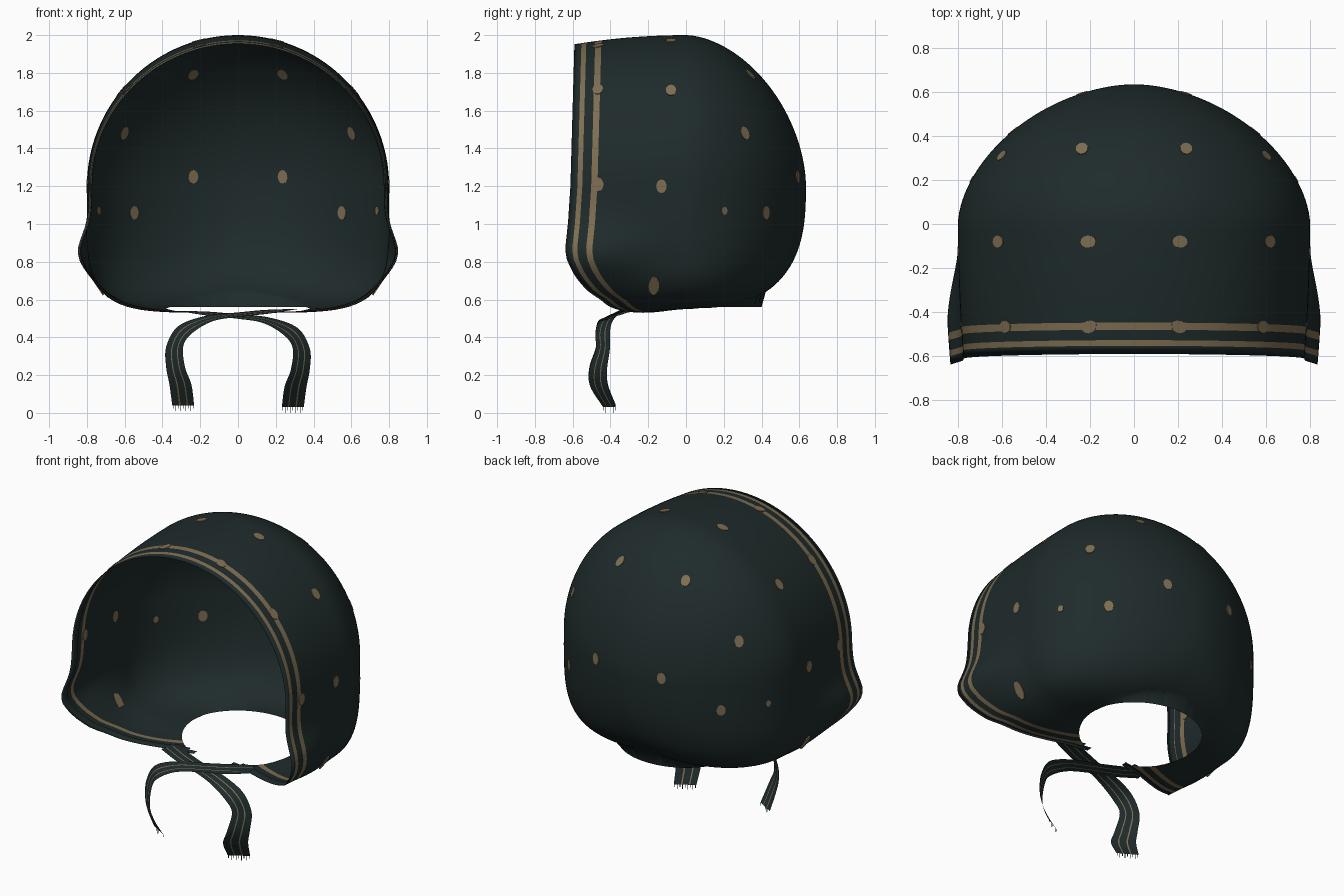
import bpy, bmesh, math
from mathutils import Vector, Matrix
from mathutils.bvhtree import BVHTree

cube = bpy.data.objects.get("Cube")
if cube:
    bpy.data.objects.remove(cube)


def material(name, rgb):
    m = bpy.data.materials.new(name)
    m.use_nodes = True
    m.diffuse_color = (*rgb, 1)
    bsdf = m.node_tree.nodes["Principled BSDF"]
    bsdf.inputs["Base Color"].default_value = (*rgb, 1)
    bsdf.inputs["Roughness"].default_value = 0.9
    return m


CLOTH = material("dark_teal_cloth", (0.0135, 0.0235, 0.0235))
GOLD = material("dull_gold", (0.21, 0.155, 0.085))


def finish(bm, name, mats, smooth=True):
    me = bpy.data.meshes.new(name)
    for f in bm.faces:
        f.smooth = smooth
    bm.to_mesh(me)
    bm.free()
    for m in mats:
        me.materials.append(m)
    ob = bpy.data.objects.new(name, me)
    bpy.context.collection.objects.link(ob)


def interp(v, pts):
    if v <= pts[0][0]:
        return pts[0][1]
    for (a, p), (b, q) in zip(pts, pts[1:]):
        if v <= b:
            return p + (q - p) * (v - a) / (b - a)
    return pts[-1][1]


# Bonnet: cross-sections along y, round above and boxy below
MID, BACK = 1.2, 0.635


def shell_point(angle, y):
    c, s = math.cos(angle), math.sin(angle)
    k = min(max(0, y) / BACK, 1)
    front = (min(0, y) / 0.6) ** 2
    round_off = max(1 - k ** 1.75, 1e-6) ** 0.55
    w = 0.8 * round_off - 0.025 * front
    if s >= 0:
        h, p = 0.8 * round_off - 0.05 * front, 2
    else:
        h = 0.65 * max(1 - k ** 2.7, 1e-6) ** 0.37
        h += 0.02 * math.exp(-((y + 0.22) / 0.16) ** 2)
        p = 5 - 3 * k * k
    r = ((abs(c) / w) ** p + (abs(s) / h) ** p) ** (-1 / p)
    x, z = r * c, MID + r * s
    flare = min(max((-y - 0.05) / 0.42, 0), 1)
    flare *= flare * (3 - 2 * flare)
    x += math.copysign(0.07, c) * flare * math.exp(-((z - 0.84) / 0.14) ** 2)
    return Vector((x, y, z))


def rim_y(angle):
    p = shell_point(angle, -0.45)
    y = interp(p.z, [(0.6, -0.46), (0.65, -0.53), (0.72, -0.59), (0.8, -0.63),
                     (0.86, -0.64), (1, -0.625), (1.2, -0.612), (2, -0.59)])
    if p.z < 0.8:
        y += interp(abs(p.x), [(0, 0.21), (0.25, 0.17), (0.66, 0)])
    return y


COLS, RINGS = 160, 50
BORDER = [0, 0.037, 0.063, 0.11, 0.143]
bm = bmesh.new()
rings = []
rims = [rim_y(math.tau * i / COLS) for i in range(COLS)]
for j in range(len(BORDER) + RINGS - 1):
    ring = []
    for i in range(COLS):
        if j < len(BORDER):
            y = rims[i] + BORDER[j]
        else:
            t = 1 - (j - len(BORDER) + 1) / RINGS
            y = BACK - (BACK - rims[i] - BORDER[-1]) * t ** 1.8
        ring.append(bm.verts.new(shell_point(math.tau * i / COLS, y)))
    rings.append(ring)


def bridge(a, b, mat):
    for i in range(COLS):
        n = (i + 1) % COLS
        bm.faces.new((a[i], b[i], b[n], a[n])).material_index = mat


for j, (a, b) in enumerate(zip(rings, rings[1:])):
    bridge(a, b, int(j in (1, 3)))
pole = bm.verts.new((0, BACK, MID))
for i in range(COLS):
    bm.faces.new((rings[-1][i], pole, rings[-1][(i + 1) % COLS]))

# Plain hem lining just inside the opening, joined to the rim
lining = []
for ring in rings[1:3]:
    lining.append([bm.verts.new((v.co.x * 0.993, v.co.y, MID + (v.co.z - MID) * 0.993))
                   for v in ring])
for a, b in zip([rings[0]] + lining, lining):
    bridge(b, a, 0)
bmesh.ops.recalc_face_normals(bm, faces=bm.faces)

# Neck opening, with its edge drawn onto a clean ellipse
HOLE_Y, HOLE_X_RADIUS, HOLE_Y_RADIUS = 0.06, 0.38, 0.34


def in_hole_space(co):
    return Vector((co.x / HOLE_X_RADIUS, (co.y - HOLE_Y) / HOLE_Y_RADIUS))


free_edges = set(rings[0] + lining[0] + lining[1])
centres = [(f, f.calc_center_median()) for f in bm.faces]
cut = [f for f, c in centres if c.z < 0.8 and in_hole_space(c).length < 1]
bmesh.ops.delete(bm, geom=cut, context="FACES")
free_edges = {v for v in free_edges if v.is_valid}
for v in bm.verts:
    if v.is_boundary and v not in free_edges and v.co.z < 0.8:
        q = in_hole_space(v.co).normalized()
        v.co = (q.x * HOLE_X_RADIUS, HOLE_Y + q.y * HOLE_Y_RADIUS, min(v.co.z, 0.56))
surface = BVHTree.FromBMesh(bm)
finish(bm, "bonnet", [CLOTH, GOLD])

# Dots: thin plates set through the cloth, mirrored left and right
DOTS = [(0.24, 0.35, 1.8), (0.24, 0.6, 1.25), (0.6, 0.31, 1.48), (0.54, 0.41, 1.06),
        (0.75, 0.21, 1.07), (0.62, -0.08, 1.71), (0.8, -0.13, 1.2), (0.21, -0.08, 1.98),
        (0.2, -0.465, 1.93), (0.57, -0.465, 1.7), (0.8, -0.465, 1.21), (0.75, -0.17, 0.67)]
bm = bmesh.new()
for dot in DOTS:
    for side in (1, -1):
        loc, normal, _, _ = surface.find_nearest(Vector((dot[0] * side, dot[1], dot[2])))
        low = dot[2] < 0.8
        size = 0.02 if dot[1] == 0.21 else 0.033
        # local y follows the height direction, so dots are taller than wide
        up = (Vector((0, 0, 1)) - normal * normal.z).normalized()
        across = up.cross(normal)
        turn = Matrix((across, up, normal)).transposed().to_4x4()
        stretch = Matrix.Diagonal((0.85, 1.8 if low else 1.1, 1, 1))
        bmesh.ops.create_cone(bm, cap_ends=True, segments=12, radius1=size, radius2=size,
                              depth=0.006, matrix=Matrix.Translation(loc) @ turn @ stretch)
finish(bm, "cloth_dots", [GOLD], smooth=False)

# Ties: twisting ribbons that cross under the chin, centre points and half widths
PATH = [((-0.3, -0.28, 0.54), (0.02, 0.06, 0)),
        ((-0.15, -0.34, 0.525), (0.01, 0.05, 0.01)),
        ((0, -0.38, 0.51), (0, 0.045, 0.012)),
        ((0.15, -0.42, 0.49), (0.015, 0.045, 0.015)),
        ((0.28, -0.44, 0.43), (0.035, 0.04, 0.02)),
        ((0.335, -0.44, 0.34), (0.045, 0.037, 0)),
        ((0.33, -0.465, 0.23), (0.05, 0.047, 0)),
        ((0.305, -0.46, 0.14), (0.058, 0.047, 0)),
        ((0.29, -0.405, 0.03), (0.058, 0.034, 0))]
ACROSS = [0, 0.28, 0.33, 0.62, 0.68, 1]


def spline(pts, steps=8):
    pts = [Vector(p) for p in pts]
    pts = [2 * pts[0] - pts[1]] + pts + [2 * pts[-1] - pts[-2]]
    out = []
    for a, b, c, d in zip(pts, pts[1:], pts[2:], pts[3:]):
        for i in range(steps):
            t = i / steps
            out.append(0.5 * (2 * b + (c - a) * t + (2 * a - 5 * b + 4 * c - d) * t * t
                              + (3 * b - a - 3 * c + d) * t ** 3))
    return out + [pts[-2]]


def tie(name, side, lift):
    bm = bmesh.new()
    rows = []
    middles = spline([p for p, _ in PATH])
    halves = spline([h for _, h in PATH])

    def place(p):
        return bm.verts.new((p.x * side, p.y, p.z + lift))

    for c, h in zip(middles, halves):
        rows.append([place(c + h * (2 * u - 1)) for u in ACROSS])
    for a, b in zip(rows, rows[1:]):
        for k in range(len(ACROSS) - 1):
            f = bm.faces.new((a[k], a[k + 1], b[k + 1], b[k]))
            f.material_index = int(k in (1, 3))
    # frayed threads at the end
    c, h = middles[-1], halves[-1]
    for k in range(9):
        u = -0.95 + k * 0.23
        drop = Vector((0, 0, -0.03 if k % 2 else -0.018))
        p, q = c + h * u, c + h * (u + 0.06)
        bm.faces.new([place(v) for v in (p, q, q + drop, p + drop)])
    finish(bm, name, [CLOTH, GOLD])


tie("left_tie", 1, 0)
tie("right_tie", -1, 0.01)
